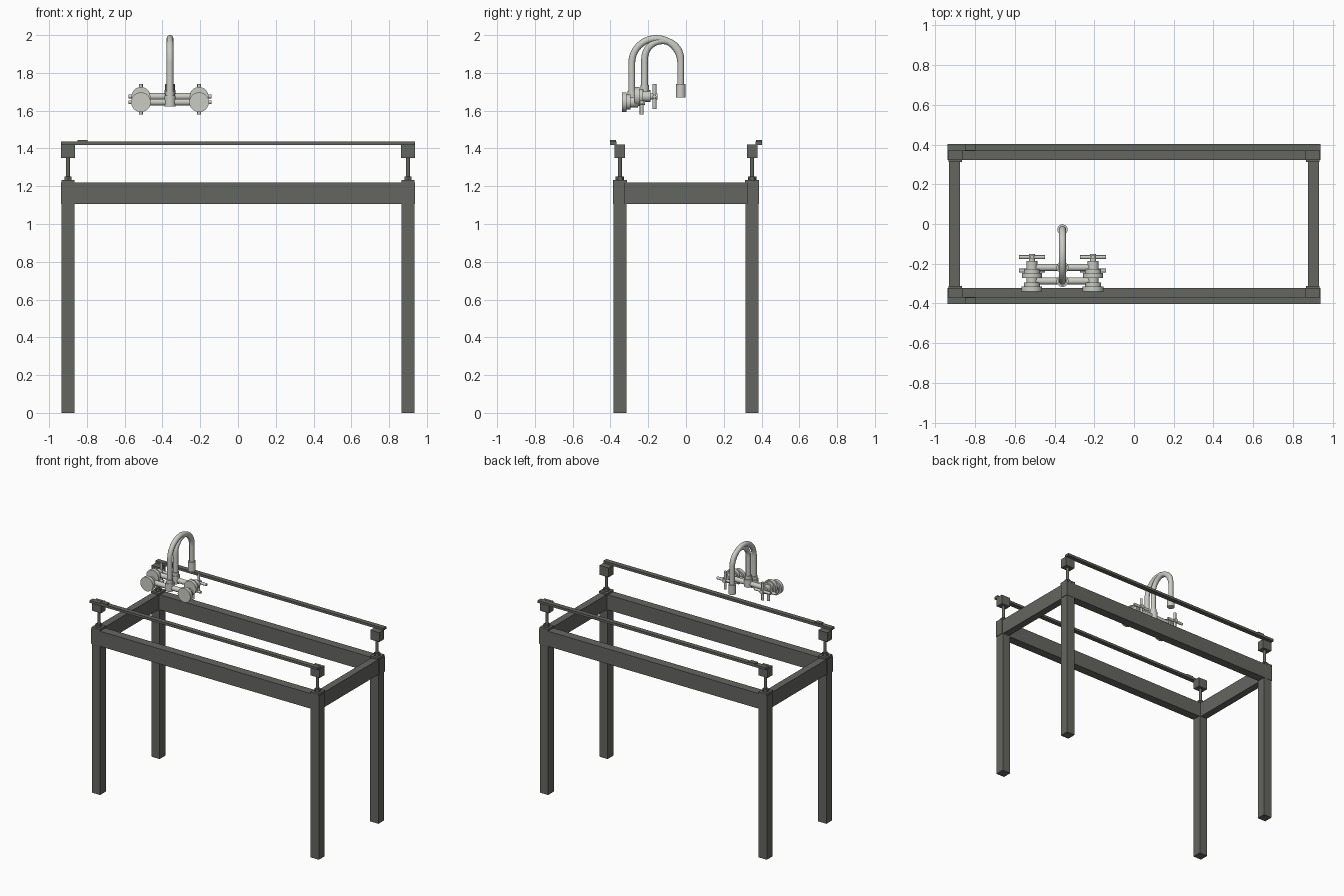
import bpy, math
from mathutils import Vector

if "Cube" in bpy.data.objects:
    bpy.data.objects.remove(bpy.data.objects["Cube"])


def material(name, c):
    m = bpy.data.materials.new(name)
    m.diffuse_color = (*c, 1)
    m.use_nodes = True
    m.node_tree.nodes["Principled BSDF"].inputs["Base Color"].default_value = m.diffuse_color
    return m


DARK = material("dark_steel", (0.13, 0.13, 0.12))
LIGHT = material("brushed_metal", (0.6, 0.6, 0.56))


def box(name, lo, hi, mat=DARK):
    lo, hi = Vector(lo), Vector(hi)
    bpy.ops.mesh.primitive_cube_add(size=1, location=(lo + hi) / 2)
    o = bpy.context.object
    o.name = name
    o.scale = [abs(v) for v in hi - lo]
    o.data.materials.append(mat)
    return o


def rod(name, a, b, r, mat=LIGHT, n=24):
    a, b = Vector(a), Vector(b)
    d = b - a
    bpy.ops.mesh.primitive_cylinder_add(vertices=n, radius=r, depth=d.length, location=(a + b) / 2)
    o = bpy.context.object
    o.name = name
    o.rotation_euler = d.to_track_quat('Z', 'Y').to_euler()
    o.data.materials.append(mat)
    bpy.ops.object.shade_smooth_by_angle(angle=math.radians(35))
    return o


def tube(name, pts, r):
    cu = bpy.data.curves.new(name, 'CURVE')
    cu.dimensions = '3D'
    cu.bevel_depth = r
    cu.bevel_resolution = 4
    cu.use_fill_caps = True
    s = cu.splines.new('POLY')
    s.points.add(len(pts) - 1)
    for p, q in zip(s.points, pts):
        p.co = (*q, 1)
    s.use_smooth = True
    o = bpy.data.objects.new(name, cu)
    bpy.context.collection.objects.link(o)
    cu.materials.append(LIGHT)


# Table: legs, levelling feet and clamp blocks at each corner
for sx in (-1, 1):
    for sy in (-1, 1):
        x, y = sx * 0.90, sy * 0.35
        box("leg", (x - .034, y - .034, 0), (x + .034, y + .034, 1.107))
        box("foot_plate", (x - .034, y - .037, 1.219), (x + .034, y + .037, 1.233))
        rod("adjuster_nut", (x, y, 1.233), (x, y, 1.252), .022, DARK, 6)
        rod("adjuster_rod", (x, y, 1.25), (x, y, 1.352), .011, DARK, 16)
        box("clamp_block", (x - .037, y - .028, 1.35), (x + .037, y + .028, 1.42))
    # End beams
    box("end_beam", (sx * .877, -.325, 1.107), (sx * .93, .325, 1.219))

# Long beams and the thin top rails with their raised stops
for sy in (-1, 1):
    box("long_beam", (-.938, sy * .322, 1.107), (.938, sy * .386, 1.219))
    box("top_rail", (-.938, sy * .368, 1.418), (.938, sy * .403, 1.436))
    box("rail_stop", (-.85, sy * .37, 1.436), (-.797, sy * .403, 1.444))

# Two nested wall taps: y and z of each, spout height and flange radius
CX = -0.36
TIP_Y = -0.028
for label, dy, cz, top, fr in (("outer", 0, 1.645, 1.982, .052), ("inner", .068, 1.675, 1.970, .050)):
    for sx in (-1, 1):
        x = CX + sx * 0.154
        rod(label + "_flange", (x, -.34 + dy, cz), (x, -.314 + dy, cz), fr, n=32)
        rod(label + "_collar", (x, -.314 + dy, cz), (x, -.295 + dy, cz), .040)
        rod(label + "_valve_body", (x, -.295 + dy, cz), (x, -.255 + dy, cz), .028)
        rod(label + "_handle_hub", (x, -.258 + dy, cz), (x, -.218 + dy, cz), .015)
        # Cross handle
        for d in (Vector((.066, 0, 0)), Vector((0, 0, .066))):
            c = Vector((x, -.235 + dy, cz))
            rod(label + "_handle_bar", c - d, c + d, .010, n=16)
    # Bridge between valves and central spout socket
    y = -.287 + dy
    rod(label + "_bridge", (CX - .15, y, cz), (CX + .15, y, cz), .018)
    rod(label + "_socket", (CX, y, cz - .022), (CX, y, cz + .035), .030)
    rod(label + "_socket_neck", (CX, y, cz + .035), (CX, y, cz + .060), .023)
    # Gooseneck spout
    r = (TIP_Y - y) / 2
    cy, z0 = (TIP_Y + y) / 2, top - r
    pts = [(CX, y, cz)]
    pts += [(CX, cy - r * math.cos(t * math.pi / 24), z0 + r * math.sin(t * math.pi / 24)) for t in range(25)]
    pts.append((CX, TIP_Y, 1.69))
    tube(label + "_spout", pts, .018)

# Shared nozzle at the end of the spouts
rod("nozzle", (CX, TIP_Y, 1.67), (CX, TIP_Y, 1.74), .026)
